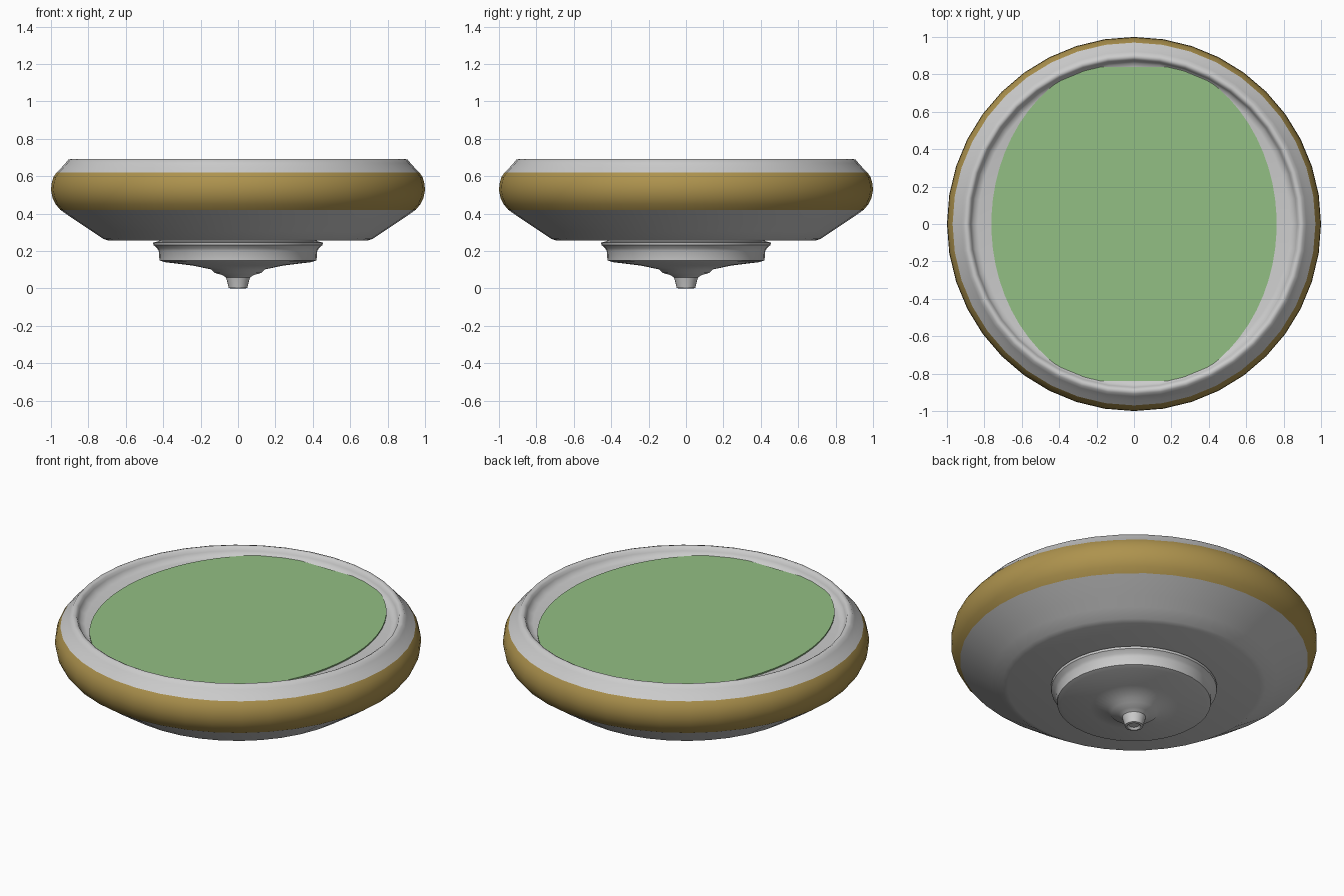
import bpy, bmesh, math

if "Cube" in bpy.data.objects:
    bpy.data.objects.remove(bpy.data.objects["Cube"])

SEGMENTS = 40


def material(name, rgb):
    mat = bpy.data.materials.new(name)
    mat.diffuse_color = (*rgb, 1)
    mat.use_nodes = True
    mat.node_tree.nodes["Principled BSDF"].inputs["Base Color"].default_value = mat.diffuse_color
    return mat


def finish(name, bm, mat=None, angle=35):
    mesh = bpy.data.meshes.new(name)
    bm.to_mesh(mesh)
    bm.free()
    obj = bpy.data.objects.new(name, mesh)
    bpy.context.collection.objects.link(obj)
    if mat:
        mesh.materials.append(mat)
    bpy.ops.object.select_all(action='DESELECT')
    obj.select_set(True)
    bpy.context.view_layer.objects.active = obj
    bpy.ops.object.shade_smooth_by_angle(angle=math.radians(angle))
    return obj


def lathe(name, profile, mat=None, angle=35):
    """Spin a (radius, height) profile, listed bottom to top, around z."""
    bm = bmesh.new()
    verts = [bm.verts.new((r, 0, z)) for r, z in profile]
    edges = [bm.edges.new(pair) for pair in zip(verts, verts[1:])]
    bmesh.ops.spin(bm, geom=verts + edges, cent=(0, 0, 0), axis=(0, 0, 1),
                   angle=math.tau, steps=SEGMENTS)
    bmesh.ops.remove_doubles(bm, verts=bm.verts, dist=1e-4)
    bmesh.ops.recalc_face_normals(bm, faces=bm.faces)
    # open shells: make sure the outer wall faces away from the axis
    wall = max(bm.faces, key=lambda f: f.calc_center_median().xy.length)
    if wall.normal.xy.dot(wall.calc_center_median().xy) < 0:
        bmesh.ops.reverse_faces(bm, faces=bm.faces)
    return finish(name, bm, mat, angle)


gold = material("gold", (0.42, 0.29, 0.075))
green = material("green", (0.29, 0.52, 0.23))

# Lower pan
lathe("lower_pan", [(0, .255), (.69, .255), (.72, .265), (.78, .305),
                    (.84, .345), (.90, .385), (.95, .42)])

# Bulging gold band
lathe("gold_band", [(.95, .42), (.975, .45), (.992, .485), (1, .525),
                    (.997, .56), (.987, .595), (.97, .62)], gold)

# Rounded top rim with recessed floor
lathe("top_rim", [(0, .64), (.835, .64), (.86, .647), (.873, .668), (.88, .685),
                  (.893, .692), (.908, .688), (.922, .67), (.945, .645),
                  (.97, .62)], angle=50)

# Flanged hub and spinning tip below the pan
lathe("hub_and_tip", [(0, .012), (.028, .012), (.038, 0), (.05, .003),
                      (.056, .03), (.064, .058), (.085, .072), (.125, .083),
                      (.145, .102), (.24, .122), (.395, .141), (.42, .15),
                      (.424, .20), (.432, .215), (.452, .232), (.455, .245),
                      (.425, .252), (.42, .258), (0, .258)])

# Green inlay: an oval with its two ends cut straight
bm = bmesh.new()
outline = []
for i in range(64):
    a = math.tau * (i + .5) / 64
    y = max(-.84, min(.84, .90 * math.sin(a)))
    outline.append(bm.verts.new((.763 * math.cos(a), y, .637)))
base = bm.faces.new(outline)
top = bmesh.ops.extrude_face_region(bm, geom=[base])
for v in top['geom']:
    if isinstance(v, bmesh.types.BMVert):
        v.co.z = .648
bmesh.ops.recalc_face_normals(bm, faces=bm.faces)
finish("green_inlay", bm, green)
